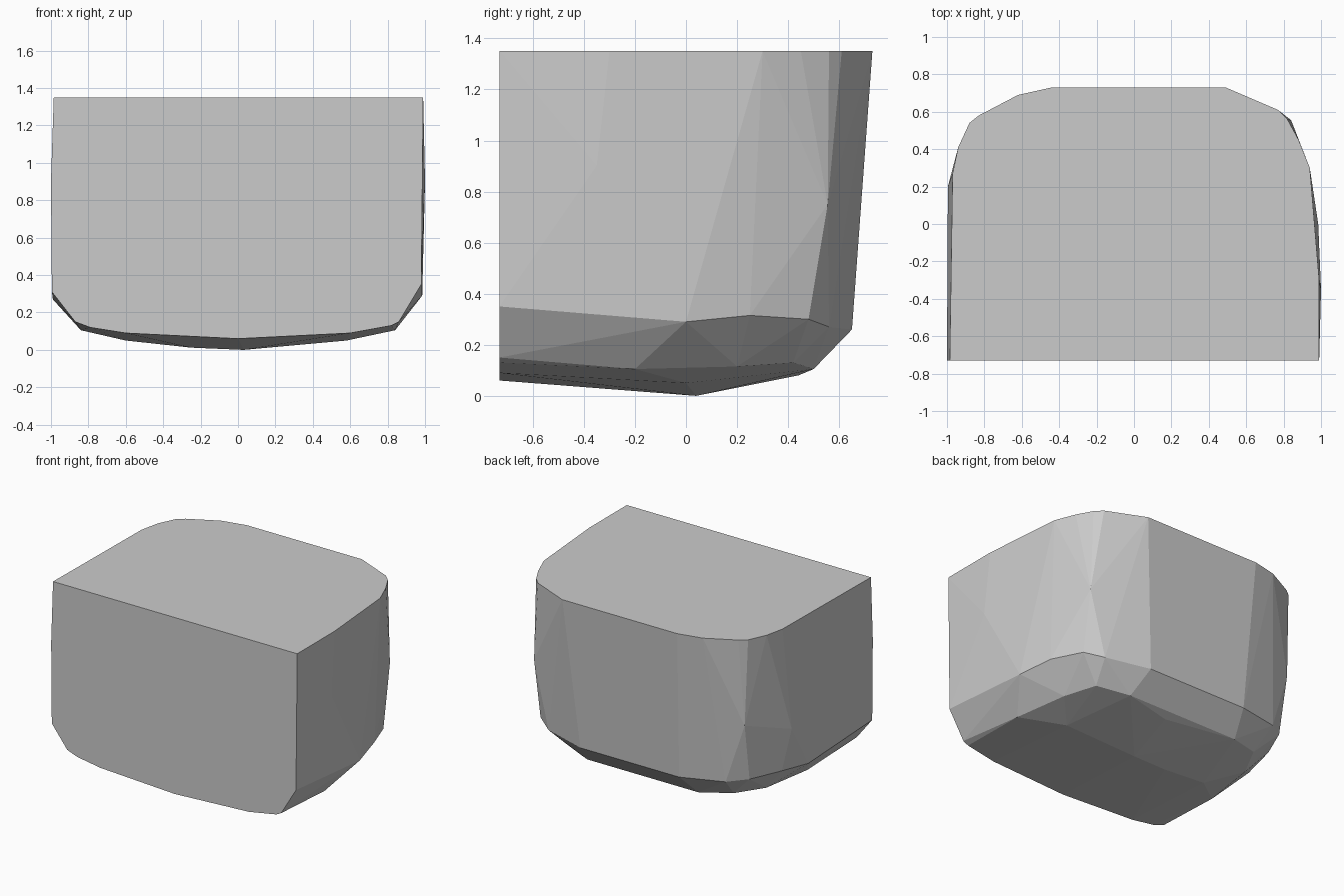
import bpy, bmesh, math

FRONT, TOP = -0.73, 1.35

# Flat front face outline (x, z)
front = [(-0.995, 0.31), (-0.87, 0.15), (-0.79, 0.12), (-0.6, 0.09), (0, 0.06),
         (0.6, 0.09), (0.82, 0.13), (0.86, 0.15), (0.98, 0.35), (-1, 0.9)]
# Flat top face outline (x, y)
top = [(-0.985, FRONT), (-0.97, 0.27), (-0.94, 0.41), (-0.88, 0.54), (-0.83, 0.58),
       (-0.62, 0.69), (-0.44, 0.73), (0.49, 0.73), (0.77, 0.61), (0.82, 0.56),
       (0.88, 0.45), (0.94, 0.3), (0.99, -0.3), (0.99, FRONT)]
# Rounded body: mid bulge, lower shoulder, bottom bevel and belly
body = [(-0.995, 0.2, 0.6), (-0.86, 0.55, 0.72), (0.84, 0.555, 0.75), (1, -0.35, 0.9),
        (0.985, 0, 0.29), (0.93, 0.25, 0.315), (0.84, 0.48, 0.30), (0.72, 0.56, 0.27),
        (0.4, 0.65, 0.26), (-0.4, 0.65, 0.26), (-0.72, 0.57, 0.28), (-0.85, 0.48, 0.30),
        (-0.95, 0.25, 0.30), (-0.99, 0, 0.27),
        (0.84, -0.2, 0.105), (0.77, 0.2, 0.115), (0.68, 0.42, 0.13), (0.45, 0.5, 0.105),
        (-0.45, 0.5, 0.105), (-0.68, 0.42, 0.13), (-0.79, 0.2, 0.115), (-0.84, -0.2, 0.105),
        (0.58, 0, 0.05), (0.03, 0.04, 0), (-0.25, 0.02, 0.012), (-0.6, 0, 0.05),
        (0.1, 0.44, 0.08)]

points = [(x, FRONT, z) for x, z in front] + [(x, y, TOP) for x, y in top] + body

# Wrap the outlines in one faceted convex shell
bm = bmesh.new()
for p in points:
    bm.verts.new(p)
bmesh.ops.convex_hull(bm, input=bm.verts[:])
bmesh.ops.delete(bm, geom=[v for v in bm.verts if not v.link_faces], context='VERTS')
bmesh.ops.dissolve_limit(bm, angle_limit=math.radians(1), verts=bm.verts[:], edges=bm.edges[:])
bmesh.ops.recalc_face_normals(bm, faces=bm.faces[:])

mesh = bpy.data.meshes.new("rounded_block")
bm.to_mesh(mesh)
bm.free()
bpy.context.collection.objects.link(bpy.data.objects.new("rounded_block", mesh))
